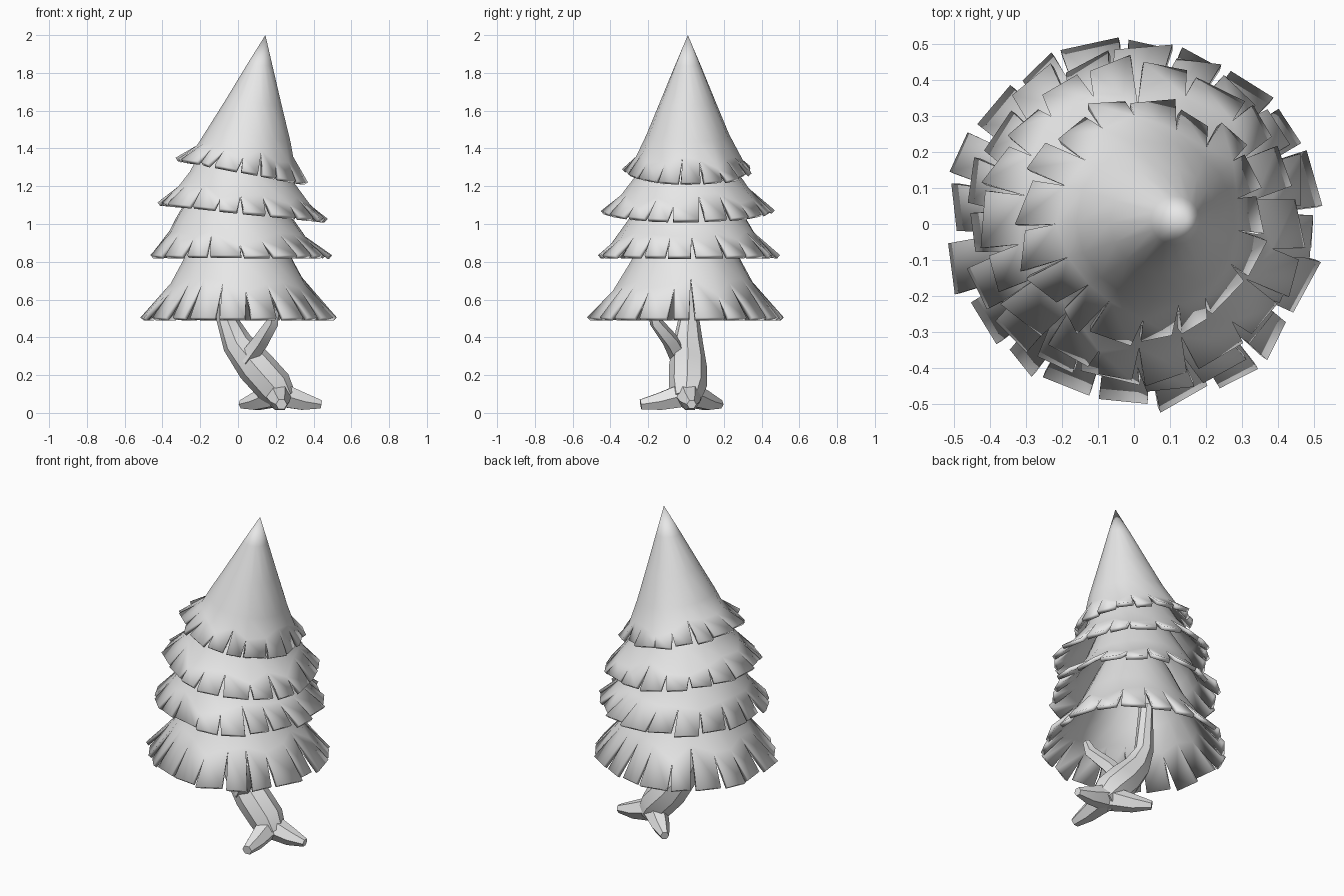
import bpy, bmesh, math, random
from mathutils import Vector

random.seed(7)
if "Cube" in bpy.data.objects:
    bpy.data.objects.remove(bpy.data.objects["Cube"], do_unlink=True)

grey = bpy.data.materials.new("pale grey")
grey.use_nodes = True
grey.diffuse_color = (0.8, 0.8, 0.8, 1)
grey.node_tree.nodes["Principled BSDF"].inputs["Base Color"].default_value = (0.8, 0.8, 0.8, 1)


def finish(name, bm, angle):
    bmesh.ops.recalc_face_normals(bm, faces=bm.faces)
    mesh = bpy.data.meshes.new(name)
    bm.to_mesh(mesh)
    bm.free()
    mesh.materials.append(grey)
    obj = bpy.data.objects.new(name, mesh)
    bpy.context.collection.objects.link(obj)
    bpy.ops.object.select_all(action='DESELECT')
    obj.select_set(True)
    bpy.context.view_layer.objects.active = obj
    bpy.ops.object.shade_smooth_by_angle(angle=math.radians(angle))
    return obj


def ring_point(ring, a):
    """Point on a tilted ring: centre x, centre y, height, radius, slope along x."""
    cx, cy, z, r, slope = ring
    return Vector((cx + r * math.cos(a), cy + r * math.sin(a), z + slope * r * math.cos(a)))


def skirt(name, tip, rings, count):
    """Hollow flared cone whose hem is slit into separate flaps."""
    bm = bmesh.new()
    step = math.tau / count
    start = random.random() * step
    angles = [start + step * (i + random.uniform(-.13, .13)) for i in range(count)]
    *upper, shoulder, rim = rings
    rows = [[bm.verts.new(ring_point(r, a)) for a in angles] for r in upper]
    # Slit tops sit at uneven heights around the shoulder
    slits = []
    for a in angles:
        t = random.uniform(-.35, .45)
        other = rim if t > 0 else upper[-1]
        slits.append(bm.verts.new(ring_point(shoulder, a).lerp(ring_point(other, a), abs(t))))
    rows.append(slits)
    top = bm.verts.new(tip)
    for i in range(count):
        j = (i + 1) % count
        bm.faces.new((top, rows[0][i], rows[0][j]))
        for a, b in zip(rows, rows[1:]):
            bm.faces.new((a[i], b[i], b[j], a[j]))
        # Flap: narrower than its gap and slightly twisted
        a0, a1 = angles[i], angles[j] + (math.tau if j == 0 else 0)
        gap = step * random.uniform(.05, .14)
        ends = []
        for a in (a0 + gap, a1 - gap):
            p = ring_point(rim, a)
            out = Vector((math.cos(a), math.sin(a), 0))
            ends.append(bm.verts.new(p + out * random.uniform(-.025, .02)))
        bm.faces.new((slits[i], ends[0], ends[1], slits[j]))
    obj = finish(name, bm, 38)
    solid = obj.modifiers.new("thickness", 'SOLIDIFY')
    solid.thickness = .024
    solid.offset = -1


def limb(name, path, radii, sides, angle=40):
    """Faceted tapering tube along a path."""
    bm = bmesh.new()
    pts = [Vector(p) for p in path]
    rows = []
    for k, p in enumerate(pts):
        d = pts[min(k + 1, len(pts) - 1)] - pts[max(k - 1, 0)]
        q = d.to_track_quat('Z', 'Y')
        rows.append([bm.verts.new(p + q @ Vector((radii[k] * math.cos(math.tau * i / sides),
                                                  radii[k] * math.sin(math.tau * i / sides), 0)))
                     for i in range(sides)])
    for a, b in zip(rows, rows[1:]):
        for i in range(sides):
            j = (i + 1) % sides
            bm.faces.new((a[i], a[j], b[j], b[i]))
    bm.faces.new(rows[0])
    bm.faces.new(rows[-1])
    finish(name, bm, angle)


# Four foliage skirts, bottom to top
skirt("foliage_bottom", (0, 0, 1.3),
      [(0, 0, 1.0, .2, 0), (0, 0, .8, .295, 0), (0, 0, .68, .36, 0), (0, 0, .505, .515, 0)], 20)
skirt("foliage_lower", (0, 0, 1.5),
      [(0, 0, 1.25, .2, 0), (-.02, .01, 1.03, .31, 0), (-.01, .01, .93, .37, 0),
       (.01, .015, .835, .475, 0)], 19)
skirt("foliage_upper", (.04, 0, 1.65),
      [(.03, 0, 1.42, .2, -.1), (.02, .01, 1.25, .28, -.1), (.02, .01, 1.17, .335, -.1),
       (.02, .01, 1.07, .445, -.1)], 18)
skirt("foliage_top", (.145, .01, 2.0),
      [(.115, .01, 1.84, .068, -.04), (.083, .01, 1.64, .15, -.1), (.06, .01, 1.47, .22, -.17),
       (.045, .01, 1.37, .255, -.2), (.02, .005, 1.285, .345, -.19)], 17)

# Leaning trunk and side branch
limb("trunk", [(.24, .005, .07), (.19, .01, .14), (.09, .01, .25), (-.005, .01, .37),
               (-.06, .015, .5), (-.08, .01, .8)], [.075, .1, .1, .08, .055, .04], 8)
limb("branch", [(.04, -.03, .28), (.12, -.08, .38), (.185, -.16, .48), (.2, -.18, .55)],
     [.05, .045, .035, .02], 5)

# Three spreading roots
for label, (x, y), end in (("right", (.44, .03), .025), ("front", (.23, -.24), .03),
                           ("back", (.02, .18), .025)):
    base = Vector((.21, .01, .1))
    tip = Vector((x, y, .045))
    bend = base.lerp(tip, .6)
    bend.z = .06
    limb("root_" + label, [base, bend, tip], [.075, .052, end], 6, 25)
